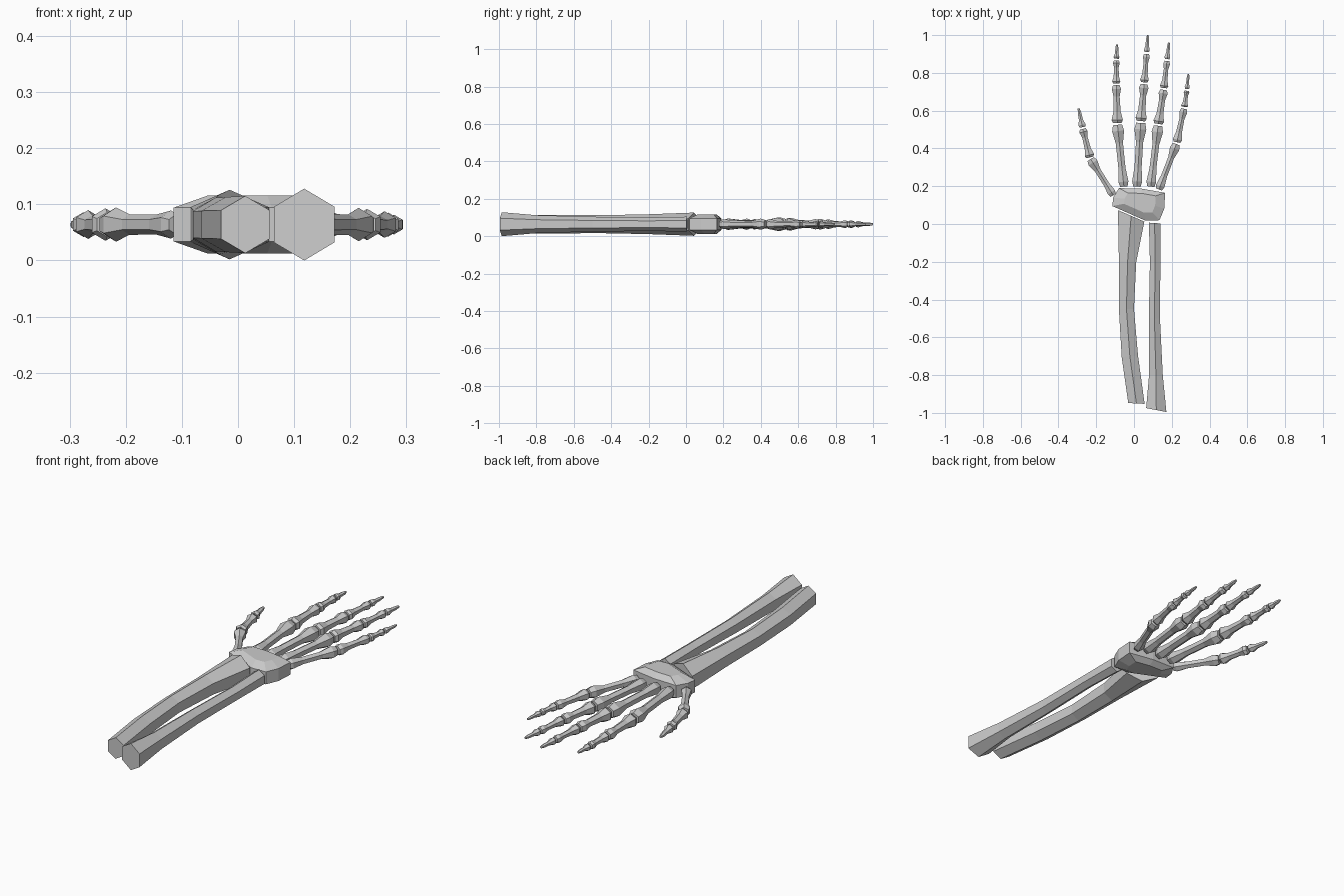
import bpy, bmesh, math
from mathutils import Vector

if "Cube" in bpy.data.objects:
    bpy.data.objects.remove(bpy.data.objects["Cube"])

MID = 0.064  # height of every bone's axis

bone_mat = bpy.data.materials.new("bone_grey")
bone_mat.use_nodes = True
colour = (0.6, 0.6, 0.6, 1)
bone_mat.diffuse_color = colour
bone_mat.node_tree.nodes["Principled BSDF"].inputs["Base Color"].default_value = colour


def loft(name, rings):
    """Skin a list of equal point rings and cap both ends."""
    bm = bmesh.new()
    loops = [[bm.verts.new(p) for p in ring] for ring in rings]
    n = len(loops[0])
    for a, b in zip(loops, loops[1:]):
        for i in range(n):
            j = (i + 1) % n
            bm.faces.new((a[i], a[j], b[j], b[i]))
    bm.faces.new(loops[0])
    bm.faces.new(loops[-1])
    bmesh.ops.recalc_face_normals(bm, faces=bm.faces)
    mesh = bpy.data.meshes.new(name)
    bm.to_mesh(mesh)
    bm.free()
    mesh.materials.append(bone_mat)
    obj = bpy.data.objects.new(name, mesh)
    bpy.context.collection.objects.link(obj)
    return obj


def hexagon(centre, along, wide, tall):
    """Six-sided ring with a corner on top, square to the given direction."""
    side = Vector((along.y, -along.x, 0)).normalized()
    ring = []
    for k in range(6):
        a = math.radians(30 + 60 * k)
        ring.append(centre + side * wide * math.cos(a) + Vector((0, 0, tall * math.sin(a))))
    return ring


def long_bone(name, path, first, last):
    """Curved shaft from (x, y, width, height) stations, with set end tilts."""
    pts = [Vector((x, y, MID)) for x, y, w, t in path]
    rings = []
    for i, (x, y, w, t) in enumerate(path):
        if i == 0:
            along = Vector(first)
        elif i == len(path) - 1:
            along = Vector(last)
        else:
            along = pts[i + 1] - pts[i - 1]
        rings.append(hexagon(pts[i], along, w, t))
    loft(name, rings)


# Forearm
long_bone("radius", [(0.013, -0.95, 0.05, 0.051), (-0.022, -0.7, 0.05, 0.049),
                     (-0.04, -0.45, 0.046, 0.048), (-0.034, -0.2, 0.053, 0.053),
                     (-0.015, 0.043, 0.088, 0.062)], (0.05, 1, 0), (0.4, 0.92, 0))
long_bone("ulna", [(0.118, -0.985, 0.063, 0.064), (0.116, -0.8, 0.042, 0.048),
                   (0.108, -0.5, 0.034, 0.04), (0.112, -0.2, 0.032, 0.036),
                   (0.109, 0.005, 0.035, 0.04)], (0.19, 0.98, 0), (0.07, 1, 0))

# Wrist block: outline with bevelled top and bottom
outline = [(-0.115, 0.095), (0.06, 0.018), (0.135, 0.02), (0.16, 0.08),
           (0.165, 0.165), (0.04, 0.187), (-0.08, 0.19), (-0.11, 0.14)]
levels = []
for height, scale in ((-0.052, 0.6), (-0.03, 1), (0.03, 1), (0.052, 0.6)):
    levels.append([Vector((0.04 + (x - 0.04) * scale, 0.125 + (y - 0.125) * scale, MID + height))
                   for x, y in outline])
loft("wrist_block", levels)

# Fingers: joints as (x, y, radius), from wrist to tip
fingers = {
    "thumb": [(-0.107, 0.148, 0.026), (-0.232, 0.348, 0.031), (-0.272, 0.508, 0.025),
              (-0.293, 0.612, 0.01)],
    "index": [(-0.053, 0.193, 0.032), (-0.088, 0.53, 0.037), (-0.094, 0.74, 0.027),
              (-0.093, 0.87, 0.02), (-0.09, 0.95, 0.009)],
    "middle": [(0.015, 0.193, 0.032), (0.036, 0.54, 0.037), (0.054, 0.745, 0.028),
               (0.067, 0.905, 0.02), (0.073, 1.0, 0.009)],
    "ring": [(0.088, 0.193, 0.031), (0.128, 0.525, 0.035), (0.158, 0.715, 0.027),
             (0.175, 0.868, 0.02), (0.185, 0.96, 0.009)],
    "little": [(0.13, 0.178, 0.028), (0.226, 0.428, 0.03), (0.266, 0.615, 0.023),
               (0.28, 0.71, 0.017), (0.288, 0.795, 0.008)],
}
# Flared ends and a thin waist: (position, share of radius)
profile = [(0, 0.7), (0.08, 0.95), (0.3, 0.65), (0.7, 0.62), (0.9, 1), (1, 0.75)]
tip_profile = [(0, 0.7), (0.12, 0.95), (0.4, 0.65), (0.75, 0.8), (1, 0.6)]
GAP = 0.005

for finger, joints in fingers.items():
    for i, (start, end) in enumerate(zip(joints, joints[1:])):
        a, b = Vector((*start[:2], MID)), Vector((*end[:2], MID))
        along = (b - a).normalized()
        is_tip = i == len(joints) - 2
        a += along * GAP
        if not is_tip:
            b -= along * GAP
        rings = []
        for t, share in (tip_profile if is_tip else profile):
            r = (start[2] * (1 - t) + end[2] * t) * share
            rings.append(hexagon(a.lerp(b, t), along, r, r))
        loft(f"{finger}_bone_{i + 1}", rings)
